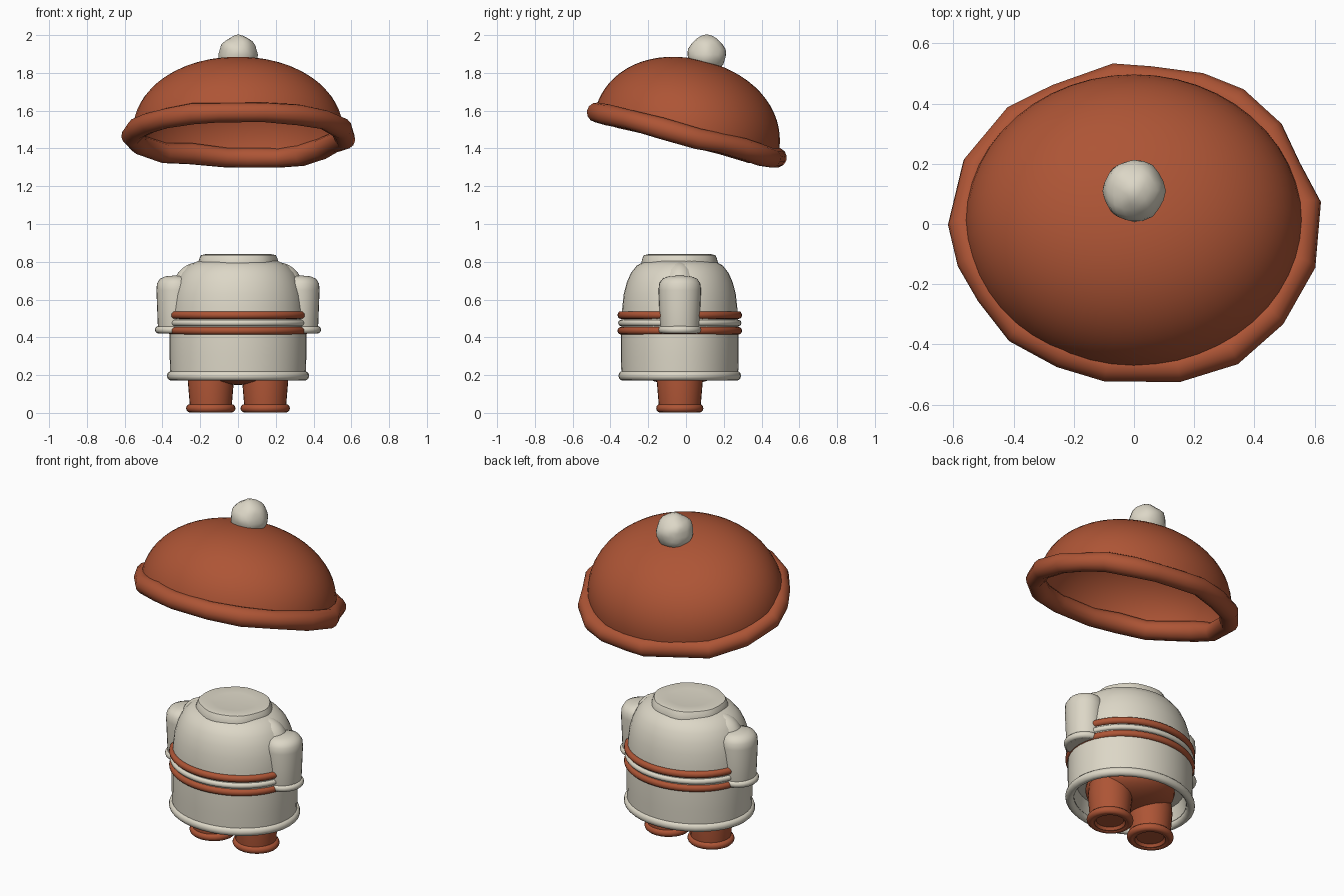
import bpy, bmesh, math, random
from mathutils import Matrix, Vector

if "Cube" in bpy.data.objects:
    bpy.data.objects.remove(bpy.data.objects["Cube"])

random.seed(4)
TAU = math.tau


def material(name, rgb):
    m = bpy.data.materials.new(name)
    m.diffuse_color = (*rgb, 1)
    m.use_nodes = True
    m.node_tree.nodes["Principled BSDF"].inputs["Base Color"].default_value = m.diffuse_color
    return m


RUST = material("rust", (0.42, 0.09, 0.036))
CREAM = material("cream", (0.72, 0.68, 0.57))


def finish(ob, mat, angle=40):
    ob.data.materials.clear()
    ob.data.materials.append(mat)
    bpy.ops.object.select_all(action='DESELECT')
    ob.select_set(True)
    bpy.context.view_layer.objects.active = ob
    bpy.ops.object.shade_smooth_by_angle(angle=math.radians(angle))
    return ob


def lathe(name, profile, mat, sx=1, sy=1, loc=(0, 0, 0), n=40, closed=False, wave=0, rot_x=0):
    """Spin (radius, z) points into an elliptical solid; optional wavy radius."""
    bm = bmesh.new()
    rings = []
    for r, z in profile:
        if r == 0:
            rings.append([bm.verts.new((0, 0, z))] * n)
            continue
        ring = []
        for i in range(n):
            a = TAU * i / n
            k = r * (1 + wave * math.sin(7 * a + 1) + wave * 0.6 * math.sin(4 * a))
            ring.append(bm.verts.new((k * sx * math.cos(a), k * sy * math.sin(a), z)))
        rings.append(ring)
    pairs = list(zip(rings, rings[1:]))
    if closed:
        pairs.append((rings[-1], rings[0]))
    for lo, hi in pairs:
        for i in range(n):
            j = (i + 1) % n
            bm.faces.new(list(dict.fromkeys((lo[i], lo[j], hi[j], hi[i]))))
    bmesh.ops.recalc_face_normals(bm, faces=bm.faces)
    me = bpy.data.meshes.new(name)
    bm.to_mesh(me)
    bm.free()
    ob = bpy.data.objects.new(name, me)
    bpy.context.collection.objects.link(ob)
    ob.location = loc
    ob.rotation_euler.x = rot_x
    return finish(ob, mat)


def ring(name, ax, ay, tube, loc, mat, n=40):
    """Elliptical band with a round cross-section."""
    prof = [(1 + tube / ax * math.cos(TAU * k / 12), tube * math.sin(TAU * k / 12)) for k in range(12)]
    return lathe(name, prof, mat, ax, ay, loc, n, closed=True)


def ellipsoid(name, radii, loc, mat):
    prof = [(math.cos(t), radii[2] * math.sin(t)) for t in [math.pi * (k / 16 - 0.5) for k in range(1, 16)]]
    prof = [(0, -radii[2])] + prof + [(0, radii[2])]
    return lathe(name, prof, mat, radii[0], radii[1], loc, 32)


Y0 = -0.033   # body centre line

# Hat dome: thin tilted bowl, slightly fuller than an ellipse
TILT = -math.radians(14.5)
dome = []
for k in range(17):
    t = math.pi / 2 * k / 16
    r = 0 if k == 16 else math.cos(t) ** (2 / 2.12)
    dome.append((r, 0.405 * math.sin(t) ** (2 / 2.12)))
hat = lathe("hat_dome", dome, RUST, 0.56, 0.5, (0, 0, 1.47), 48, rot_x=TILT)
solid = hat.modifiers.new("thickness", 'SOLIDIFY')
solid.thickness = 0.02
solid.offset = -1

# Hat brim: uneven hand-rolled tube
outline = [(-.62, 0), (-.57, .21), (-.43, .38), (-.28, .455), (-.07, .535), (.06, .525), (.24, .5),
           (.37, .44), (.49, .33), (.555, .2), (.62, .07), (.6, -.14), (.5, -.33), (.35, -.46),
           (.16, -.525), (-.1, -.525), (-.26, -.47), (-.42, -.385), (-.52, -.25), (-.585, -.13)]
cu = bpy.data.curves.new("hat_brim", 'CURVE')
cu.dimensions = '3D'
cu.bevel_depth = 0.054
cu.bevel_resolution = 4
sp = cu.splines.new('POLY')
sp.points.add(len(outline) - 1)
for p, (x, y) in zip(sp.points, outline):
    k = 1 - 0.054 / math.hypot(x, y)
    p.co = (x * k, y * k, 1.47 - 0.255 * y * k + random.uniform(-0.008, 0.008), 1)
    p.radius = random.uniform(0.95, 1.08)
sp.use_cyclic_u = True
brim = bpy.data.objects.new("hat_brim", cu)
bpy.context.collection.objects.link(brim)
bpy.ops.object.select_all(action='DESELECT')
brim.select_set(True)
bpy.context.view_layer.objects.active = brim
bpy.ops.object.convert(target='MESH')
finish(bpy.context.view_layer.objects.active, RUST, 60)

# Lumpy pompom
bm = bmesh.new()
bmesh.ops.create_icosphere(bm, subdivisions=3, radius=0.102)
for v in bm.verts:
    d = v.co.normalized()
    v.co *= 1 + 0.035 * math.sin(6 * d.x + 2) * math.cos(5 * d.y) + 0.025 * math.sin(7 * d.z + 3 * d.x)
me = bpy.data.meshes.new("pompom")
bm.to_mesh(me)
bm.free()
pom = bpy.data.objects.new("pompom", me)
pom.location = (0, 0.11, 1.897)
bpy.context.collection.objects.link(pom)
finish(pom, CREAM)

# Coat: hollow underside, straight skirt, rounded shoulders
coat = [(0, 0.28), (0.86, 0.28), (0.9, 0.2), (0.99, 0.2), (1.0, 0.3), (1.0, 0.42), (0.985, 0.5),
        (0.975, 0.56), (0.95, 0.63), (0.9, 0.69), (0.83, 0.74), (0.73, 0.78), (0.58, 0.805), (0, 0.815)]
lathe("coat", coat, CREAM, 0.362, 0.312, (0, Y0, 0), 40)
ring("coat_hem", 0.352, 0.303, 0.025, (0, Y0, 0.196), CREAM)

# Collar plug with a wavy edge and a shallow top
collar = [(0.2, 0.76), (0.214, 0.785), (0.212, 0.8), (0.206, 0.82), (0.198, 0.835),
          (0.175, 0.84), (0.12, 0.834), (0, 0.832)]
lathe("collar", collar, CREAM, 1, 0.95, (0, Y0, 0), 42, wave=0.012)

# Belt stripes
for name, z, tube, mat in (("belt_upper", 0.518, 0.02, RUST), ("belt_middle", 0.476, 0.016, CREAM),
                           ("belt_lower", 0.435, 0.02, RUST)):
    ring(name, 0.353, 0.312, tube, (0, Y0, z), mat, 48)

# Sleeves, shoulders, cuffs and legs, both sides
sleeve = [(0, 0.42), (0.09, 0.42), (0.096, 0.45), (0.1, 0.55), (0.104, 0.65), (0.101, 0.685),
          (0.085, 0.71), (0.055, 0.723), (0, 0.728)]
leg = [(0, 0.022), (0.075, 0.022), (0.085, 0.006), (0.11, 0.006), (0.112, 0.05), (0.122, 0.17),
       (0.115, 0.24), (0, 0.25)]
for s, side in ((-1, "left"), (1, "right")):
    lathe("sleeve_" + side, sleeve, CREAM, 1, 1.08, (s * 0.328, Y0, 0), 28)
    ring("cuff_" + side, 0.092, 0.094, 0.02, (s * 0.328, Y0, 0.44), CREAM, 28)
    ellipsoid("shoulder_" + side, (0.14, 0.1, 0.14), (s * 0.205, Y0, 0.658), CREAM)
    lathe("leg_" + side, leg, RUST, 1, 1, (s * 0.144, Y0, 0), 28)
    ring("boot_ring_" + side, 0.109, 0.104, 0.022, (s * 0.144, Y0, 0.024), RUST, 28)

# Hips inside the coat opening
ellipsoid("hips", (0.25, 0.24, 0.11), (0, Y0, 0.258), RUST)
